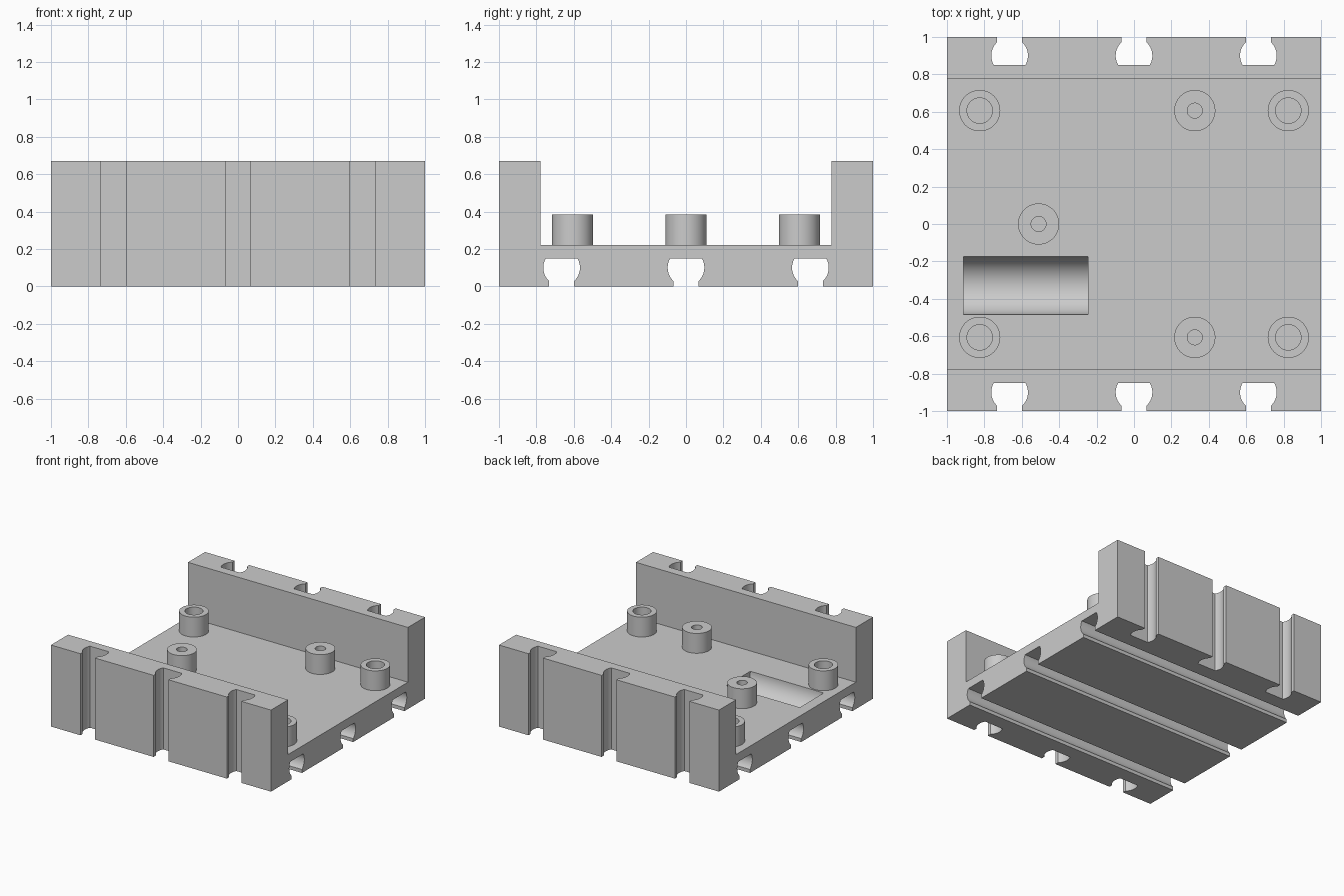
import bpy, bmesh
from math import asin, cos, sin, pi, radians
from mathutils import Matrix

cube = bpy.data.objects.get("Cube")
if cube:
    bpy.data.objects.remove(cube)

grey = bpy.data.materials.new("plain grey")
grey.use_nodes = True
colour = (0.6, 0.6, 0.6, 1)
grey.diffuse_color = colour
grey.node_tree.nodes["Principled BSDF"].inputs["Base Color"].default_value = colour


def make_object(name, bm):
    bmesh.ops.recalc_face_normals(bm, faces=bm.faces)
    mesh = bpy.data.meshes.new(name)
    bm.to_mesh(mesh)
    bm.free()
    mesh.materials.append(grey)
    obj = bpy.data.objects.new(name, mesh)
    bpy.context.collection.objects.link(obj)
    return obj


def prism_x(bm, profile, x0, x1):
    """Extrude a closed (y, z) profile along x."""
    face = bm.faces.new([bm.verts.new((x0, y, z)) for y, z in profile])
    ext = bmesh.ops.extrude_face_region(bm, geom=[face])["geom"]
    verts = [v for v in ext if isinstance(v, bmesh.types.BMVert)]
    bmesh.ops.translate(bm, verts=verts, vec=(x1 - x0, 0, 0))
    return list({v for v in face.verts} | set(verts))


def smooth(obj):
    bpy.ops.object.select_all(action="DESELECT")
    obj.select_set(True)
    bpy.context.view_layer.objects.active = obj
    bpy.ops.object.shade_smooth_by_angle(angle=radians(30))


# Tray: floor plate with a front and a back wall
TOP, FLOOR, WALL = 0.67, 0.22, 0.778
half = [(1, 0), (1, TOP), (WALL, TOP), (WALL, FLOOR)]
bm = bmesh.new()
prism_x(bm, half + [(-y, z) for y, z in reversed(half)], -1, 1)
tray = make_object("tray", bm)

# Rail slot section: narrow mouth widening to a flat-bottomed round channel
R, MOUTH, CENTRE, DEPTH = 0.098, 0.067, 0.1, 0.15
a0, a1 = -pi / 2 + asin(MOUTH / R), asin((DEPTH - CENTRE) / R)
STEPS = 12
side = [(MOUTH, -0.05)]
for i in range(STEPS + 1):
    a = a0 + (a1 - a0) * i / STEPS
    side.append((R * cos(a), CENTRE + R * sin(a)))
slot = side + [(-y, z) for y, z in reversed(side)]

# Cutters: three slots each under the floor and up both walls
cutters = []
to_wall = Matrix(((0, 1, 0), (0, 0, 1), (1, 0, 0))).to_4x4()
for p in (-0.665, 0, 0.665):
    bm = bmesh.new()
    verts = prism_x(bm, slot, -1.1, 1.1)
    bmesh.ops.translate(bm, verts=verts, vec=(0, p, 0))
    cutters.append(make_object("floor_slot_cutter", bm))
    for s in (-1, 1):
        bm = bmesh.new()
        verts = prism_x(bm, slot, -0.1, TOP + 0.1)
        bmesh.ops.transform(bm, matrix=to_wall, verts=verts)
        for v in verts:
            v.co.x += p
            v.co.y = s * (1 - v.co.y)
        cutters.append(make_object("wall_slot_cutter", bm))

# Cutter: rounded trough in the floor
r = 0.155
ring = [(-0.33 + r * cos(2 * pi * i / 64), FLOOR + r * sin(2 * pi * i / 64))
        for i in range(64)]
bm = bmesh.new()
prism_x(bm, ring, -0.912, -0.245)
cutters.append(make_object("trough_cutter", bm))

bpy.context.view_layer.objects.active = tray
for cutter in cutters:
    cutter.hide_render = True
    mod = tray.modifiers.new("cut", "BOOLEAN")
    mod.operation, mod.solver, mod.object = "DIFFERENCE", "EXACT", cutter
    bpy.ops.object.modifier_apply(modifier=mod.name)
    bpy.data.objects.remove(cutter)
smooth(tray)


# Hollow mounting posts standing on the floor
def post(name, x, y, hole):
    bm = bmesh.new()
    section = [(hole, FLOOR), (hole, 0.383), (0.11, 0.383), (0.11, FLOOR)]
    pts = [bm.verts.new((px, 0, z)) for px, z in section]
    edges = [bm.edges.new(pair) for pair in zip(pts, pts[1:] + pts[:1])]
    bmesh.ops.spin(bm, geom=pts + edges, cent=(0, 0, 0), axis=(0, 0, 1),
                   angle=2 * pi, steps=48, use_merge=True)
    bmesh.ops.remove_doubles(bm, verts=bm.verts, dist=1e-5)
    obj = make_object(name, bm)
    obj.location = (x, y, 0)
    smooth(obj)


for s, end in ((-1, "front"), (1, "back")):
    post(end + "_right_corner_post", -0.825, s * 0.606, 0.068)
    post(end + "_left_corner_post", 0.825, s * 0.606, 0.068)
    post(end + "_inner_post", 0.325, s * 0.606, 0.04)
post("middle_post", -0.51, 0, 0.04)
